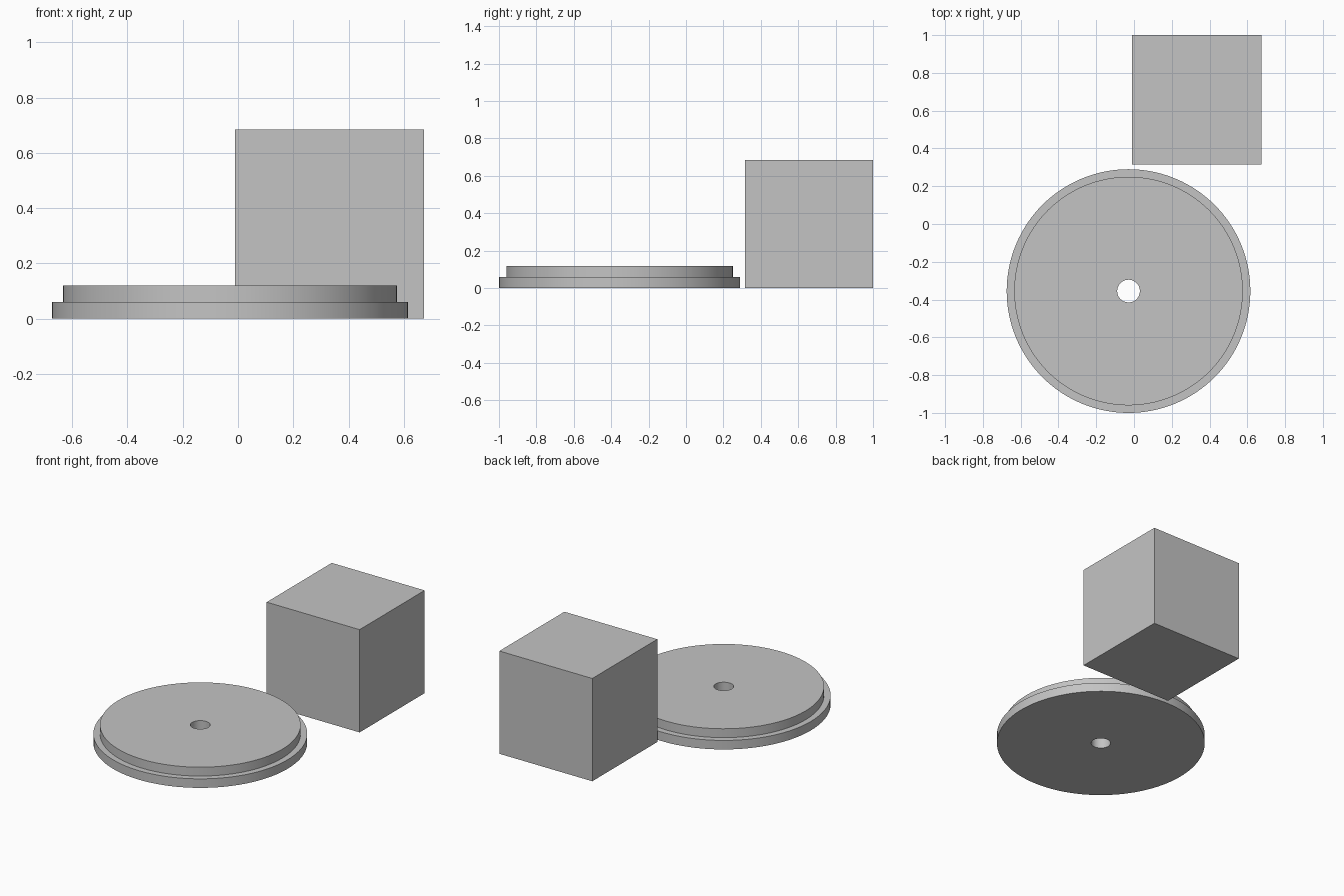
import bpy
import bmesh
import math

cube = bpy.data.objects.get("Cube")
if cube:
    bpy.data.objects.remove(cube, do_unlink=True)

GREY = (0.55, 0.55, 0.55, 1)
grey = bpy.data.materials.new("plain_grey")
grey.use_nodes = True
grey.diffuse_color = GREY
grey.node_tree.nodes["Principled BSDF"].inputs["Base Color"].default_value = GREY


def add_object(name, bm, location):
    bmesh.ops.recalc_face_normals(bm, faces=bm.faces)
    mesh = bpy.data.meshes.new(name)
    bm.to_mesh(mesh)
    bm.free()
    mesh.materials.append(grey)
    obj = bpy.data.objects.new(name, mesh)
    obj.location = location
    bpy.context.collection.objects.link(obj)
    return obj


# Stepped disc with a centre hole: closed (radius, height) profile, revolved
HOLE, STEP, RIM = 0.06, 0.605, 0.645
LEDGE, TOP = 0.06, 0.119
profile = [(HOLE, 0), (RIM, 0), (RIM, LEDGE), (STEP, LEDGE), (STEP, TOP), (HOLE, TOP)]

bm = bmesh.new()
verts = [bm.verts.new((r, 0, z)) for r, z in profile]
edges = [bm.edges.new((a, b)) for a, b in zip(verts, verts[1:] + verts[:1])]
bmesh.ops.spin(bm, geom=verts + edges, axis=(0, 0, 1), cent=(0, 0, 0),
               angle=math.tau, steps=128, use_merge=True)
bmesh.ops.remove_doubles(bm, verts=bm.verts, dist=0.0001)
disc = add_object("stepped_disc", bm, (-0.029, -0.355, 0))

# Smooth walls, sharp rims
bpy.ops.object.select_all(action="DESELECT")
disc.select_set(True)
bpy.context.view_layer.objects.active = disc
bpy.ops.object.shade_smooth_by_angle(angle=math.radians(30))

# Plain cube block standing behind the disc
SIZE = 0.684
bm = bmesh.new()
bmesh.ops.create_cube(bm, size=SIZE)
add_object("cube_block", bm, (0.332, 1 - SIZE / 2, SIZE / 2))
